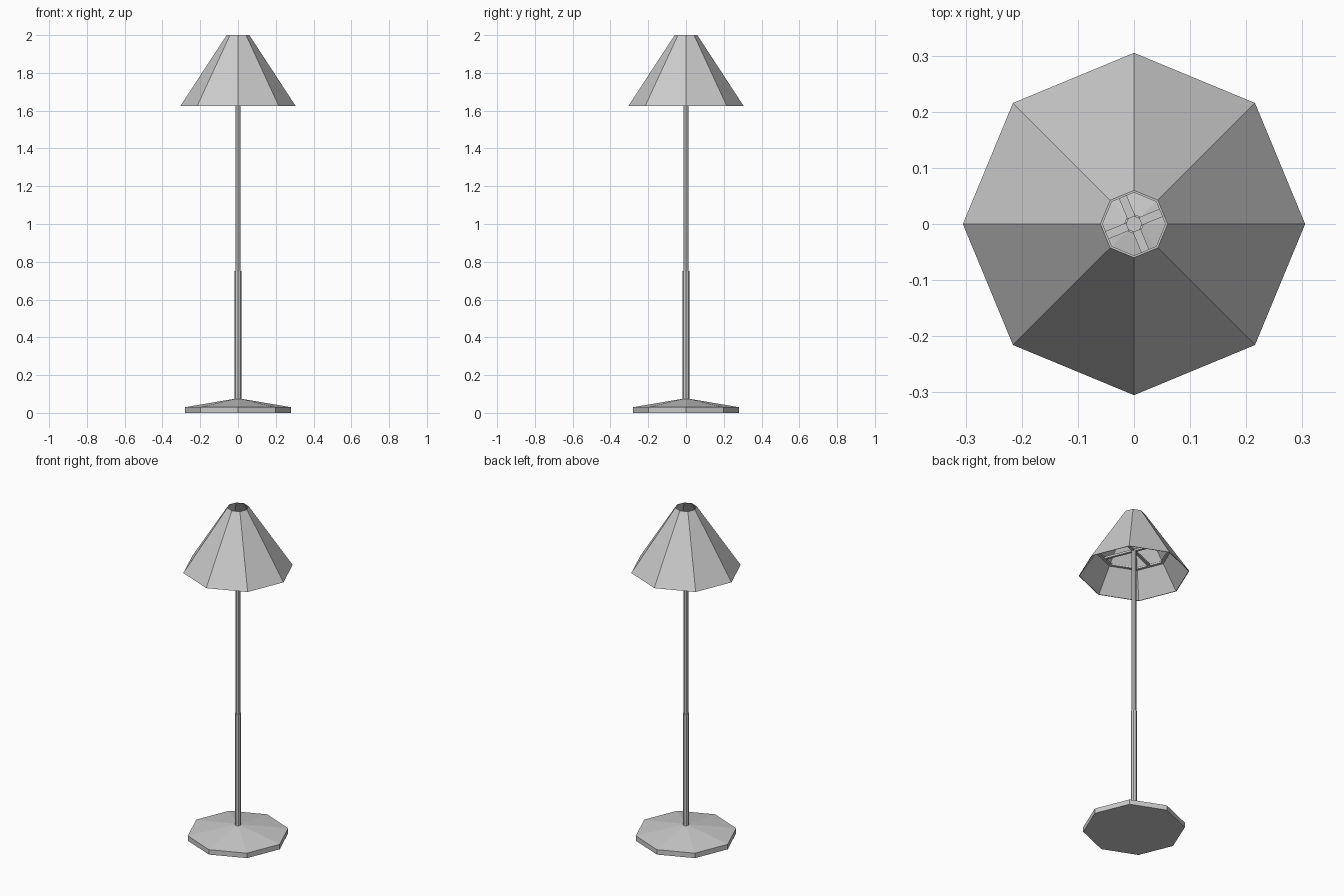
import bpy, math

if "Cube" in bpy.data.objects:
    bpy.data.objects.remove(bpy.data.objects["Cube"])

SIDES = 8


def lathe(name, profile, closed=False):
    """Revolve (radius, z) points into an eight-sided part with a corner on +x."""
    verts, faces = [], []
    for r, z in profile:
        for k in range(SIDES):
            a = 2 * math.pi * k / SIDES
            verts.append((r * math.cos(a), r * math.sin(a), z))
    n = len(profile)
    for i in range(n if closed else n - 1):
        j = (i + 1) % n
        for k in range(SIDES):
            m = (k + 1) % SIDES
            faces.append((i * SIDES + k, i * SIDES + m, j * SIDES + m, j * SIDES + k))
    if not closed:
        faces.append(tuple(reversed(range(SIDES))))
        faces.append(tuple(range((n - 1) * SIDES, n * SIDES)))
    mesh = bpy.data.meshes.new(name)
    mesh.from_pydata(verts, [], faces)
    obj = bpy.data.objects.new(name, mesh)
    bpy.context.collection.objects.link(obj)
    return obj


# Weighted foot with a shallow sloped top
lathe("base", [(0.28, 0), (0.28, 0.03), (0.016, 0.075)])

# Telescoping pole
lathe("lower_pole", [(0.0175, 0.06), (0.0175, 0.75)])
lathe("upper_pole", [(0.0145, 0.74), (0.0145, 1.78)])

# Thin open shade: up the outside, down the inside
T = 0.004
lathe("shade", [(0.305, 1.625), (0.06, 2.0), (0.06 - T, 2.0), (0.305 - T, 1.625)], closed=True)

# Support ring inside the shade
lathe("shade_ring", [(0.192, 1.764), (0.209, 1.764), (0.204, 1.776), (0.192, 1.776)], closed=True)

# Four spokes from the pole to the middle of alternate ring sides
for k in range(4):
    a = math.radians(22.5 + 90 * k)
    length, start = 0.172, 0.01
    mid = start + length / 2
    bpy.ops.mesh.primitive_cube_add(
        size=1, location=(mid * math.cos(a), mid * math.sin(a), 1.77), rotation=(0, 0, a))
    spoke = bpy.context.object
    spoke.name = f"shade_spoke_{k + 1}"
    spoke.scale = (length, 0.015, 0.012)
